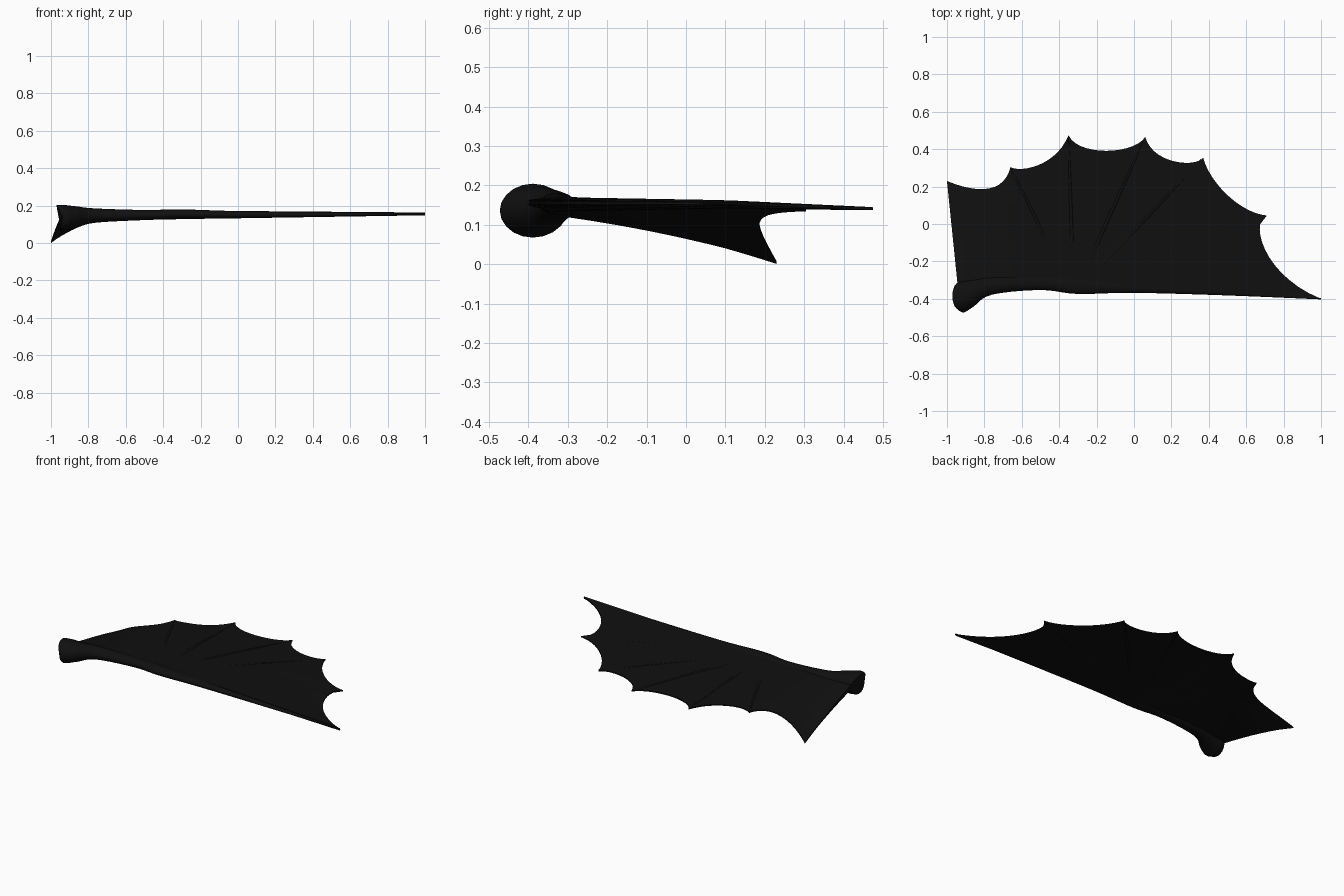
import bpy, bmesh, math
from mathutils import Vector

cube = bpy.data.objects.get("Cube")
if cube:
    bpy.data.objects.remove(cube, do_unlink=True)

black = bpy.data.materials.new("near_black_skin")
black.use_nodes = True
colour = (0.005, 0.005, 0.005, 1)
black.diffuse_color = colour
bsdf = black.node_tree.nodes["Principled BSDF"]
bsdf.inputs["Base Color"].default_value = colour
bsdf.inputs["Roughness"].default_value = 0.8


def clamp(v):
    return max(0.0, min(1.0, v))


def loft(name, rings):
    """Skin closed rings of points and cap both ends."""
    bm = bmesh.new()
    loops = [[bm.verts.new(p) for p in ring] for ring in rings]
    n = len(loops[0])
    for a, b in zip(loops, loops[1:]):
        for i in range(n):
            j = (i + 1) % n
            bm.faces.new((a[i], a[j], b[j], b[i]))
    bm.faces.new(loops[0])
    bm.faces.new(loops[-1])
    bmesh.ops.recalc_face_normals(bm, faces=bm.faces)
    mesh = bpy.data.meshes.new(name)
    bm.to_mesh(mesh)
    bm.free()
    mesh.materials.append(black)
    obj = bpy.data.objects.new(name, mesh)
    bpy.context.collection.objects.link(obj)
    bpy.ops.object.select_all(action='DESELECT')
    obj.select_set(True)
    bpy.context.view_layer.objects.active = obj
    bpy.ops.object.shade_smooth_by_angle(angle=math.radians(50))
    return obj


def skin_height(x, y):
    """Middle surface of the wing, drooping towards the rear root corner."""
    droop = clamp((-0.55 - x) / 0.45) ** 2 * clamp((y + 0.4) / 0.63)
    return 0.152 - 0.144 * droop - 0.011 * clamp((y - 0.1) / 0.37)


def catmull(points, steps):
    pts = [points[0]] + points + [points[-1]]
    out = []
    for a, b, c, d in zip(pts, pts[1:], pts[2:], pts[3:]):
        for s in range(steps):
            t = s / steps
            out.append([0.5 * (2 * q + (r - p) * t + (2 * p - 5 * q + 4 * r - w) * t * t
                               + (3 * q - p - 3 * r + w) * t ** 3)
                        for p, q, r, w in zip(a, b, c, d)])
    return out + [list(points[-1])]


# Arm stations: x, centre y, centre z, half depth, half height
stations = catmull([
    (-0.937, -0.385, 0.137, 0.072, 0.066), (-0.91, -0.388, 0.136, 0.085, 0.068),
    (-0.86, -0.370, 0.140, 0.073, 0.056), (-0.76, -0.330, 0.147, 0.048, 0.038),
    (-0.50, -0.315, 0.150, 0.038, 0.027), (-0.30, -0.330, 0.154, 0.044, 0.026),
    (0.0, -0.340, 0.152, 0.028, 0.019), (0.5, -0.366, 0.153, 0.016, 0.011),
    (1.0, -0.400, 0.157, 0.003, 0.003)], 5)


def arm_y(x):
    for a, b in zip(stations, stations[1:]):
        if x <= b[0]:
            return a[1] + (b[1] - a[1]) * clamp((x - a[0]) / (b[0] - a[0]))
    return stations[-1][1]


# Leading arm, with a flared and hollowed root end
rings = []
for x, y, z, ry, rz in stations:
    ring = []
    flare = clamp((-0.86 - x) / 0.077)
    for k in range(20):
        a = math.tau * k / 20
        s = math.sin(a)
        back = (0.034 if s > 0 else 0.015) * abs(s) * flare
        ring.append((x - back, y + ry * math.cos(a), z + rz * s))
    rings.append(ring)
loft("leading_arm", rings)

# Finger tips along the rear edge and the two controls of each scallop
tips = [Vector(p) for p in ((-1, 0.23), (-0.66, 0.305), (-0.35, 0.475), (0.06, 0.465),
                            (0.37, 0.355), (0.71, 0.045), (1, -0.4))]
controls = [Vector(p) for p in ((-0.88, 0.18), (-0.70, 0.14), (-0.62, 0.275), (-0.42, 0.30),
                                (-0.30, 0.36), (0.0, 0.37), (0.10, 0.32), (0.33, 0.30),
                                (0.40, 0.23), (0.56, 0.06), (0.62, 0.02), (0.68, -0.27))]
roots = [-0.937, -0.7, -0.45, -0.1, 0.1, 0.4, 1.0]

# Membrane: closed thin sections running from the arm to the scalloped edge
STEPS, CHORD = 14, 24
sections = []
for i in range(6):
    p, q = tips[i], tips[i + 1]
    c, d = controls[2 * i], controls[2 * i + 1]
    for s in range(STEPS + (i == 5)):
        t = s / STEPS
        rear = (1 - t) ** 3 * p + 3 * (1 - t) ** 2 * t * c + 3 * (1 - t) * t * t * d + t ** 3 * q
        x0 = roots[i] + (roots[i + 1] - roots[i]) * t
        front = Vector((x0, arm_y(x0)))
        thin = 1 - 0.75 * clamp(x0)
        top, bottom = [], []
        for k in range(CHORD + 1):
            v = k / CHORD
            pt = front.lerp(rear, v)
            half = 0.0035 + 0.016 * (1 - v) ** 2 * thin
            # ends stay slightly open so that tips do not collapse
            z = skin_height(pt.x, pt.y) + 0.004 * clamp(pt.x)
            top.append((pt.x, pt.y, z + half))
            bottom.append((pt.x, pt.y, z - half))
        sections.append(top + bottom[::-1])
loft("wing_membrane", sections)

# Finger bones fanning from the wrist to the inner tips
names = ("first", "second", "third", "fourth", "fifth")
for i, name in enumerate(names):
    start = Vector((-0.36 + 0.035 * i, -0.31))
    end = tips[i + 1]
    side = Vector((-(end - start).y, (end - start).x)).normalized()
    rings = []
    for k in range(17):
        v = k / 16
        c = start.lerp(end, v * 0.985)
        r = 0.013 * (1 - v) + 0.004
        z = skin_height(c.x, c.y)
        rings.append([(c.x + side.x * r * math.cos(a), c.y + side.y * r * math.cos(a),
                       z + r * 1.1 * math.sin(a))
                      for a in (math.tau * m / 10 for m in range(10))])
    loft(name + "_finger_bone", rings)
